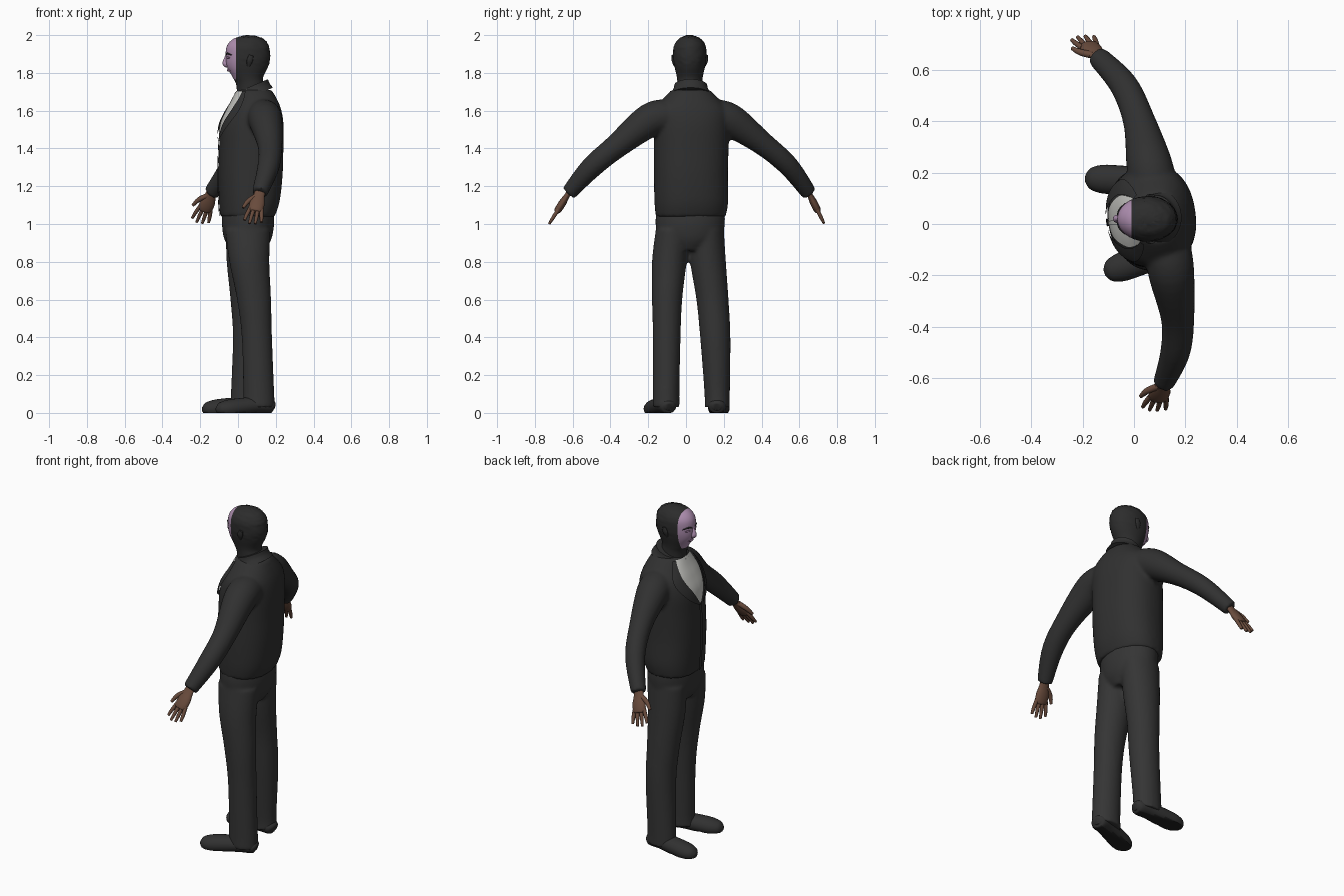
import bpy, bmesh, math, random
from mathutils import Vector

random.seed(4)
if "Cube" in bpy.data.objects:
    bpy.data.objects.remove(bpy.data.objects["Cube"])


def material(name, r, g, b):
    mat = bpy.data.materials.new(name)
    mat.use_nodes = True
    mat.diffuse_color = (r, g, b, 1)
    bsdf = mat.node_tree.nodes["Principled BSDF"]
    bsdf.inputs["Base Color"].default_value = (r, g, b, 1)
    bsdf.inputs["Roughness"].default_value = .8
    return mat


jacket_black = material("jacket black", .03, .03, .03)
trouser_black = material("trouser black", .035, .035, .035)
shoe_black = material("shoe black", .03, .03, .03)
sole_black = material("sole black", .015, .015, .015)
hair_black = material("hair black", .025, .025, .025)
face_mauve = material("face mauve", .42, .27, .43)
lip_mauve = material("lip mauve", .26, .15, .26)
skin_brown = material("skin brown", .14, .07, .045)
shirt_white = material("shirt white", .6, .6, .57)


def spline(rows, t):
    """Smooth interpolation through rows of numbers, t from 0 to 1."""
    t *= len(rows) - 1
    i = min(int(t), len(rows) - 2)
    f = t - i
    a, b, c, d = (rows[max(0, min(len(rows) - 1, i + k))] for k in (-1, 0, 1, 2))
    return [q + f * (r - p + f * (2*p - 5*q + 4*r - s + f * (3*(q - r) + s - p))) / 2
            for p, q, r, s in zip(a, b, c, d)]


def skin(bm, loops):
    """Join closed loops of points into a capped tube."""
    rings = [[bm.verts.new(p) for p in loop] for loop in loops]
    n = len(rings[0])
    faces = [bm.faces.new((a[k], a[(k + 1) % n], b[(k + 1) % n], b[k]))
             for a, b in zip(rings, rings[1:]) for k in range(n)]
    faces += [bm.faces.new(rings[0]), bm.faces.new(rings[-1])]
    bmesh.ops.recalc_face_normals(bm, faces=faces)


def body_point(row, angle, power=2, yaw=0, tilt=0, out=0):
    """Point on a level section; angle zero is the chest side."""
    z, cx, cy, rx, ry = row
    c, s = math.cos(angle), math.sin(angle)
    x = -math.copysign(abs(c) ** (2 / power), c) * (rx + out)
    y = math.copysign(abs(s) ** (2 / power), s) * (ry + out)
    cw, sw = math.cos(yaw), math.sin(yaw)
    return Vector((cx + x * cw - y * sw, cy + x * sw + y * cw, z + x * tilt))


def loft(bm, rows, steps=30, sides=40, **shape):
    skin(bm, [[body_point(spline(rows, i / steps), math.tau * k / sides, **shape)
               for k in range(sides)] for i in range(steps + 1)])


def tube(bm, rows, steps=16, sides=16, flat=1, side=(1, 0, 0)):
    """Tube along x, y, z, radius rows; flat scales its thickness."""
    loops = []
    for i in range(steps + 1):
        *p, r = spline(rows, i / steps)
        ahead = Vector(spline(rows, min(1, i / steps + .02))[:3])
        behind = Vector(spline(rows, max(0, i / steps - .02))[:3])
        d = (ahead - behind).normalized()
        u = Vector(side)
        u = (u - d * u.dot(d)).normalized()
        v = d.cross(u) * flat
        loops.append([Vector(p) + r * (u * math.cos(math.tau * k / sides)
                      + v * math.sin(math.tau * k / sides)) for k in range(sides)])
    skin(bm, loops)


def finish(name, bm, *mats, blend=0, angle=50):
    mesh = bpy.data.meshes.new(name)
    bm.to_mesh(mesh)
    bm.free()
    ob = bpy.data.objects.new(name, mesh)
    bpy.context.scene.collection.objects.link(ob)
    for m in mats:
        mesh.materials.append(m)
    if blend:
        mod = ob.modifiers.new("blend", 'REMESH')
        mod.mode, mod.voxel_size, mod.use_smooth_shade = 'VOXEL', blend, True
        mod = ob.modifiers.new("soften", 'SMOOTH')
        mod.iterations = 5
    else:
        bpy.ops.object.select_all(action='DESELECT')
        ob.select_set(True)
        bpy.context.view_layer.objects.active = ob
        bpy.ops.object.shade_smooth_by_angle(angle=math.radians(angle))
    return ob


# Jacket: torso and both sleeves blended together
TORSO = [(1.04, .05, .025, .142, .185), (1.12, .06, .028, .158, .195),
         (1.26, .066, .026, .168, .195), (1.4, .07, .028, .168, .197),
         (1.52, .075, .03, .164, .2), (1.6, .085, .03, .142, .195),
         (1.66, .09, .026, .115, .15), (1.71, .088, .025, .088, .1)]
FORM = dict(power=2.3, yaw=.15)
ARMS = {
    "right": [(.08, .12, 1.57, .09), (.06, .23, 1.55, .09), (.02, .4, 1.43, .063),
              (-.04, .54, 1.31, .055), (-.14, .65, 1.165, .042)],
    "left": [(.13, -.08, 1.57, .09), (.145, -.19, 1.55, .09), (.17, -.37, 1.41, .065),
             (.16, -.5, 1.3, .058), (.115, -.62, 1.165, .042)]}
bm = bmesh.new()
loft(bm, TORSO, **FORM)
for rows in ARMS.values():
    tube(bm, rows, steps=24, sides=24)
finish("jacket", bm, jacket_black, blend=.01)


def chest_patch(name, mat, low, high, left, right, out):
    """Thin sheet on the chest; left and right give edge angles by height."""
    bm = bmesh.new()
    grid = []
    for i in range(21):
        t = i / 20
        z = low + (high - low) * t
        a, b = 0, 1
        for _ in range(20):
            m = (a + b) / 2
            a, b = (m, b) if spline(TORSO, m)[0] < z else (a, m)
        row = spline(TORSO, a)
        grid.append([bm.verts.new(body_point(row, left(t) + (right(t) - left(t)) * k / 12,
                                             out=out, **FORM)) for k in range(13)])
    for a, b in zip(grid, grid[1:]):
        for k in range(12):
            bm.faces.new((a[k], b[k], b[k + 1], a[k + 1]))
    finish(name, bm, mat)


# Shirt front, lapels and front opening
def opening(t):
    return .03 + .72 * t


chest_patch("shirt_front", shirt_white, 1.44, 1.705, lambda t: -opening(t), opening, .005)
chest_patch("shirt_placket", shirt_white, 1.46, 1.7, lambda t: -.07 * t, lambda t: .07 * t, .008)
for name, s in (("left", -1), ("right", 1)):
    chest_patch(name + "_lapel", jacket_black, 1.44, 1.705, lambda t: s * opening(t),
                lambda t: s * (opening(t) + .4 * math.sin(2.6 * t ** .8)), .012)
chest_patch("jacket_front_edge", jacket_black, 1.045, 1.45,
            lambda t: -.03, lambda t: .06, .007)

# Collars
bm = bmesh.new()
loft(bm, [(1.68, .085, .025, .1, .112), (1.71, .084, .025, .083, .093),
          (1.735, .083, .025, .076, .087)], steps=8, tilt=.42)
finish("jacket_collar", bm, jacket_black)
bm = bmesh.new()
loft(bm, [(1.66, .055, .022, .088, .085), (1.715, .06, .022, .075, .077)],
     steps=4, tilt=.3)
finish("shirt_collar", bm, shirt_white)

# Trousers: hips and both legs blended together
bm = bmesh.new()
loft(bm, [(.86, .055, .015, .09, .08), (.92, .052, .02, .125, .165),
          (1, .053, .022, .138, .183), (1.08, .052, .024, .135, .18)], steps=16)
loft(bm, [(.03, .045, .165, .087, .068), (.1, .045, .165, .083, .067),
          (.4, .058, .155, .085, .08), (.6, .052, .14, .092, .085),
          (.8, .046, .117, .106, .094), (.97, .05, .11, .115, .09)])
loft(bm, [(.03, .11, -.105, .086, .072), (.1, .11, -.105, .082, .07),
          (.4, .1, -.102, .08, .073), (.6, .085, -.1, .09, .08),
          (.8, .06, -.088, .106, .092), (.97, .052, -.065, .12, .095)])
finish("trousers", bm, trouser_black, blend=.01)


# Shoes with flat soles
def shoe(name, heel, toe):
    heel, toe = Vector(heel), Vector(toe)
    across = (toe - heel).cross(Vector((0, 0, 1)))
    rows = []
    for t, z, r in ((0, .03, .02), (.06, .035, .045), (.3, .04, .052), (.6, .03, .056),
                    (.8, .022, .055), (.94, .02, .04), (1, .02, .012)):
        p = heel.lerp(toe, t)
        rows.append((p.x, p.y, z, r))
    bm = bmesh.new()
    tube(bm, rows, steps=28, sides=24, flat=.85, side=across)
    for v in bm.verts:
        v.co.z = max(0, v.co.z)
    for f in bm.faces:
        f.material_index = int(f.calc_center_median().z < .004)
    finish(name, bm, shoe_black, sole_black)


shoe("right_shoe", (.13, .163, 0), (-.19, .178, 0))
shoe("left_shoe", (.19, -.088, 0), (-.115, -.19, 0))


# Hands: palm, four fingers and a thumb reaching forward
def hand(name, wrist, tip):
    wrist, tip = Vector(wrist), Vector(tip)
    d = tip - wrist
    s = Vector((-1, 0, 0))
    s = (s - d * s.dot(d) / d.length_squared).normalized()
    bm = bmesh.new()

    def limb(points, flat=1, sides=10):
        tube(bm, [(*(wrist + d * along + s * wide), r) for along, wide, r in points],
             steps=8, sides=sides, flat=flat, side=s)

    limb([(-.15, 0, .028), (.1, 0, .03), (.32, 0, .04), (.55, 0, .038), (.6, 0, .03)], .5, 16)
    for k, reach in enumerate((.9, .98, 1, .92)):
        w = (k - 1.5) * .02
        limb([(.5, w, .011), (.75, w * 1.35, .01), (reach, w * 1.5, .007)])
    limb([(.12, .015, .014), (.32, .05, .013), (.55, .068, .008)])
    finish(name, bm, skin_brown)


hand("right_hand", (-.14, .65, 1.165), (-.205, .73, 1.005))
hand("left_hand", (.115, -.62, 1.165), (.075, -.725, 1.0))

# Head and neck, with the face as a cleanly cut front part
bm = bmesh.new()
loft(bm, [(1.63, .065, .02, .07, .07), (1.73, .064, .02, .072, .066),
          (1.775, .053, .02, .08, .068), (1.83, .05, .02, .108, .08),
          (1.88, .052, .02, .117, .088), (1.94, .052, .02, .112, .084),
          (1.98, .055, .02, .08, .058), (1.998, .058, .02, .025, .018)], steps=44)
for v in bm.verts:
    if v.co.z > 1.84 and v.co.x > .02:
        v.co += Vector([random.uniform(-.002, .002) for _ in range(3)])
for co, no in (((-.01, 0, 0), (1, 0, 0)), ((0, 0, 1.765), (0, 0, 1))):
    bmesh.ops.bisect_plane(bm, geom=bm.verts[:] + bm.edges[:] + bm.faces[:],
                           plane_co=co, plane_no=no)
for f in bm.faces:
    c = f.calc_center_median()
    f.material_index = int(c.x < -.01 and c.z > 1.765)
finish("head", bm, hair_black, face_mauve)

# Facial features
bm = bmesh.new()
tube(bm, [(-.056, .02, 1.905, .006), (-.064, .02, 1.875, .01),
          (-.066, .02, 1.85, .016), (-.052, .02, 1.838, .012)], side=(0, 1, 0))
finish("nose", bm, face_mauve)
bm = bmesh.new()
tube(bm, [(-.038, -.008, 1.813, .004), (-.05, .02, 1.815, .008),
          (-.038, .048, 1.813, .004)], side=(0, 0, 1))
finish("lips", bm, lip_mauve)
for name, s in (("left", -1), ("right", 1)):
    bm = bmesh.new()
    tube(bm, [(-.063, .02 + s * .014, 1.896, .004), (-.055, .02 + s * .036, 1.902, .005),
              (-.033, .02 + s * .06, 1.894, .003)], sides=8, side=(0, 0, 1))
    finish(name + "_brow", bm, hair_black)
    bm = bmesh.new()
    tube(bm, [(-.059, .02 + s * .02, 1.88, .003), (-.053, .02 + s * .035, 1.882, .006),
              (-.042, .02 + s * .05, 1.88, .003)], sides=8, side=(0, 0, 1))
    finish(name + "_eye", bm, lip_mauve)
    bm = bmesh.new()
    tube(bm, [(.055, .02 + s * .08, 1.835, .008), (.062, .02 + s * .088, 1.865, .016),
              (.07, .02 + s * .09, 1.893, .012)], flat=.5)
    finish(name + "_ear", bm, hair_black)
